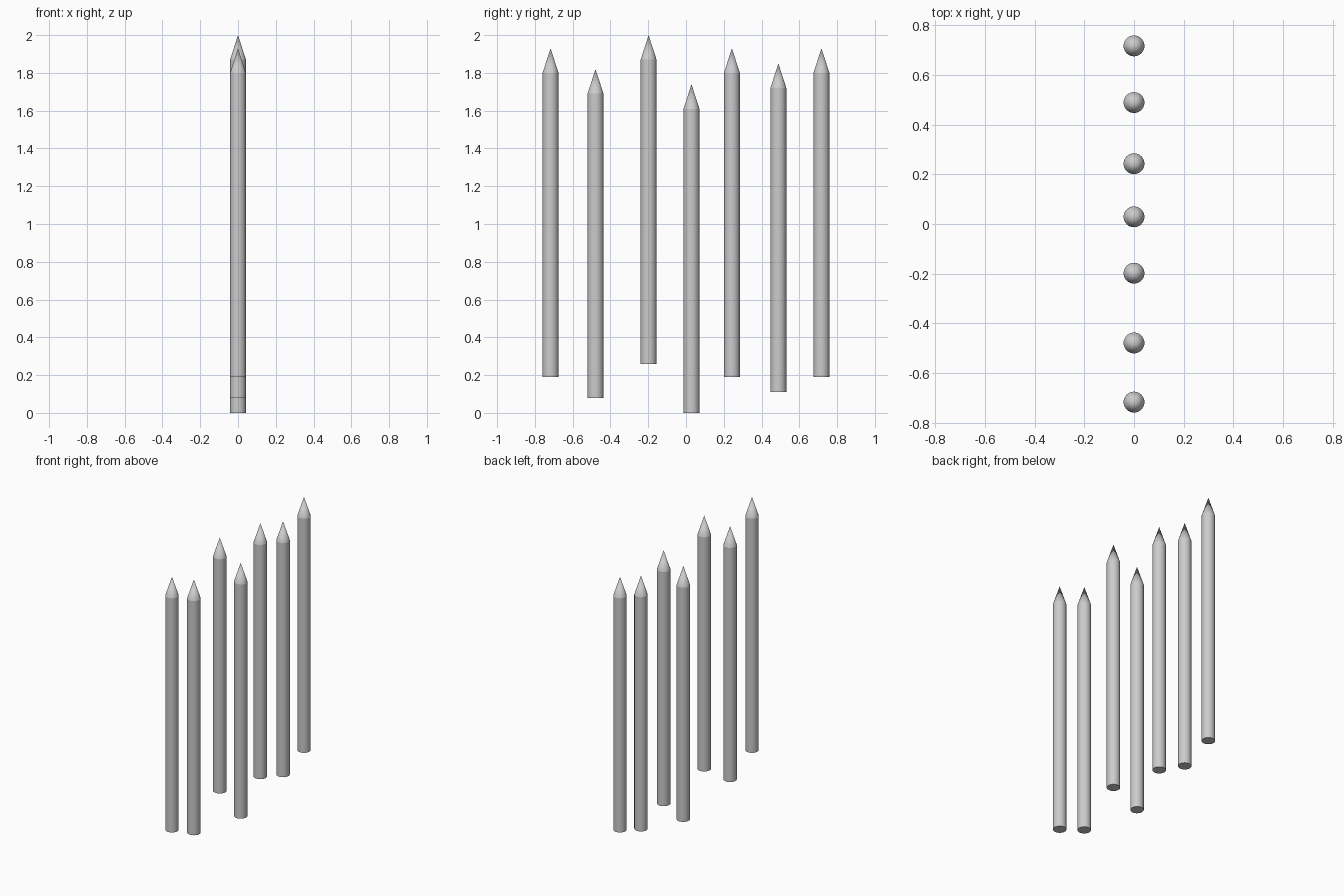
import bpy
import bmesh
import math

cube = bpy.data.objects.get("Cube")
if cube:
    bpy.data.objects.remove(cube, do_unlink=True)

RADIUS = 0.042
SHAFT = 1.61
TIP = 0.13
SIDES = 32

# Position along y and base height of each stake, front to back
STAKES = [(-0.717, 0.19), (-0.479, 0.08), (-0.198, 0.26), (0.029, 0.0),
          (0.243, 0.19), (0.489, 0.11), (0.717, 0.19)]


def stake_mesh():
    """Round shaft whose top cap is drawn up into a conical point."""
    bm = bmesh.new()
    bmesh.ops.create_cone(bm, cap_ends=True, segments=SIDES,
                          radius1=RADIUS, radius2=RADIUS, depth=SHAFT)
    bmesh.ops.translate(bm, verts=bm.verts, vec=(0, 0, SHAFT / 2))
    top = max(bm.faces, key=lambda f: f.calc_center_median().z)
    apex = bmesh.ops.poke(bm, faces=[top])["verts"][0]
    apex.co.z += TIP
    bmesh.ops.recalc_face_normals(bm, faces=bm.faces)
    mesh = bpy.data.meshes.new("stake")
    bm.to_mesh(mesh)
    bm.free()
    return mesh


# Row of pointed stakes at staggered heights
for number, (y, base) in enumerate(STAKES, 1):
    stake = bpy.data.objects.new(f"stake_{number}", stake_mesh())
    stake.location = (0, y, base)
    bpy.context.collection.objects.link(stake)
    bpy.ops.object.select_all(action="DESELECT")
    stake.select_set(True)
    bpy.context.view_layer.objects.active = stake
    bpy.ops.object.shade_smooth_by_angle(angle=math.radians(15))
